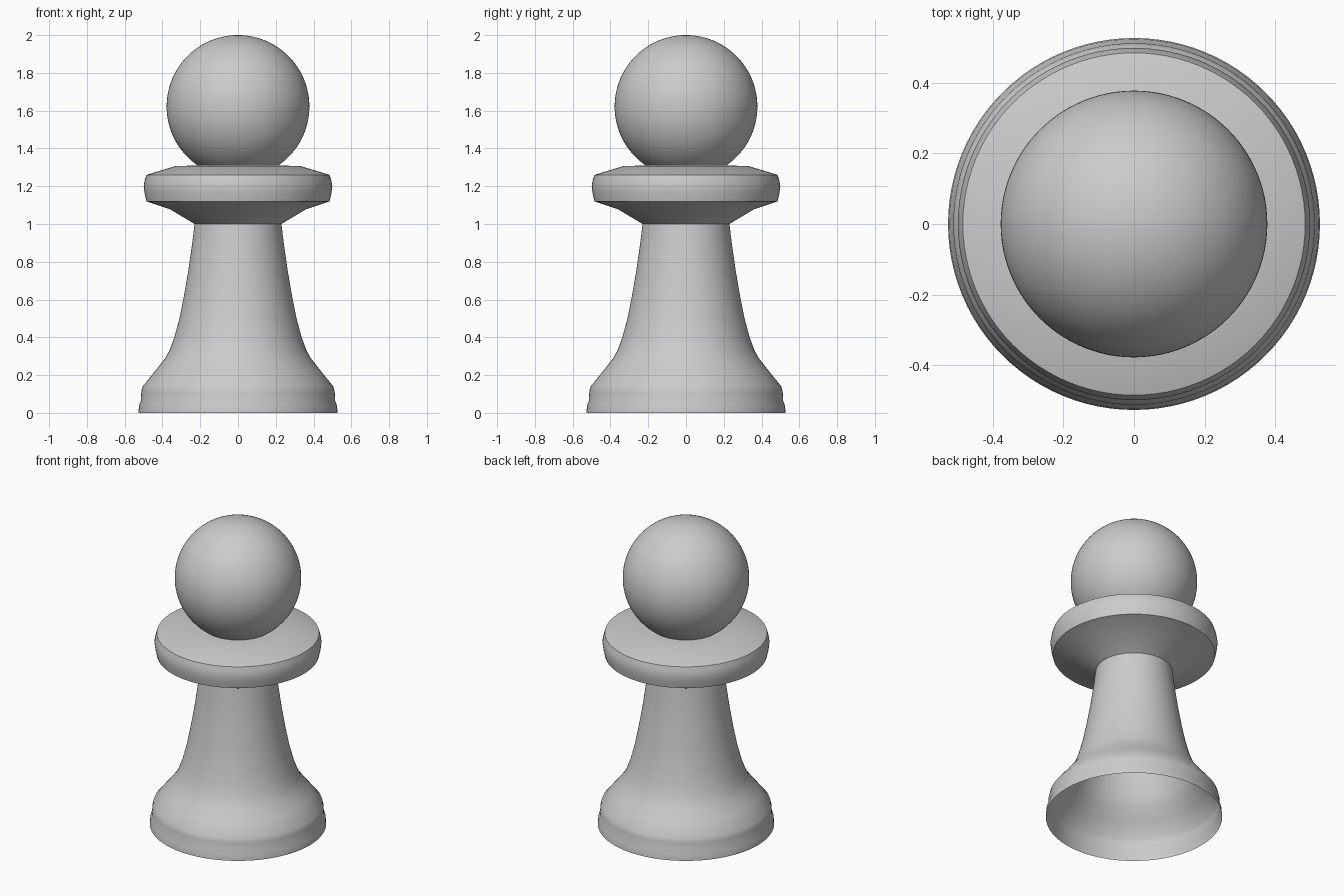
import bpy, bmesh, math

cube = bpy.data.objects.get("Cube")
if cube:
    bpy.data.objects.remove(cube, do_unlink=True)

SEGMENTS = 96
HEAD_RADIUS = 0.378
HEAD_CENTRE = 2 - HEAD_RADIUS

grey = bpy.data.materials.new("light grey")
grey.use_nodes = True
colour = (0.6, 0.6, 0.6, 1)
grey.diffuse_color = colour
grey.node_tree.nodes["Principled BSDF"].inputs["Base Color"].default_value = colour


def lathe(name, profile, angle=25):
    """Spin a (radius, height) profile about the z axis."""
    bm = bmesh.new()
    verts = [bm.verts.new((r, 0, z)) for r, z in profile]
    edges = [bm.edges.new(pair) for pair in zip(verts, verts[1:])]
    bmesh.ops.spin(bm, geom=verts + edges, axis=(0, 0, 1), cent=(0, 0, 0),
                   angle=math.tau, steps=SEGMENTS, use_duplicate=False)
    bmesh.ops.remove_doubles(bm, verts=bm.verts, dist=0.0005)
    bmesh.ops.recalc_face_normals(bm, faces=bm.faces)
    # Open shells: make sure the walls face outward
    wall = sum(f.normal.x * f.calc_center_median().x
               + f.normal.y * f.calc_center_median().y for f in bm.faces)
    if wall < 0:
        bmesh.ops.reverse_faces(bm, faces=bm.faces)
    mesh = bpy.data.meshes.new(name)
    bm.to_mesh(mesh)
    bm.free()
    mesh.materials.append(grey)
    obj = bpy.data.objects.new(name, mesh)
    bpy.context.collection.objects.link(obj)
    bpy.ops.object.select_all(action="DESELECT")
    obj.select_set(True)
    bpy.context.view_layer.objects.active = obj
    bpy.ops.object.shade_smooth_by_angle(angle=math.radians(angle))
    return obj


# Flared foot and tapering stem, hollow and open underneath
lathe("base_and_stem", [
    (0.527, 0.0), (0.524, 0.04), (0.514, 0.065), (0.512, 0.11), (0.505, 0.14),
    (0.44, 0.22), (0.385, 0.29), (0.363, 0.33), (0.337, 0.4), (0.31, 0.5),
    (0.286, 0.62), (0.262, 0.76), (0.242, 0.9), (0.23, 1.0)], 30)

# Collar with a sloped underside, rounded rim and bevelled top
lathe("collar", [
    (0.23, 1.0), (0.36, 1.078), (0.485, 1.12), (0.494, 1.16), (0.499, 1.2),
    (0.494, 1.23), (0.485, 1.26), (0.33, 1.307), (0.2, 1.31)])

# Round head, cut off where it meets the collar
start = -math.acos(0.2 / HEAD_RADIUS)
steps = 40
arc = [start + (math.pi / 2 - start) * i / steps for i in range(steps + 1)]
lathe("head", [(HEAD_RADIUS * math.cos(a), HEAD_CENTRE + HEAD_RADIUS * math.sin(a))
               for a in arc])
